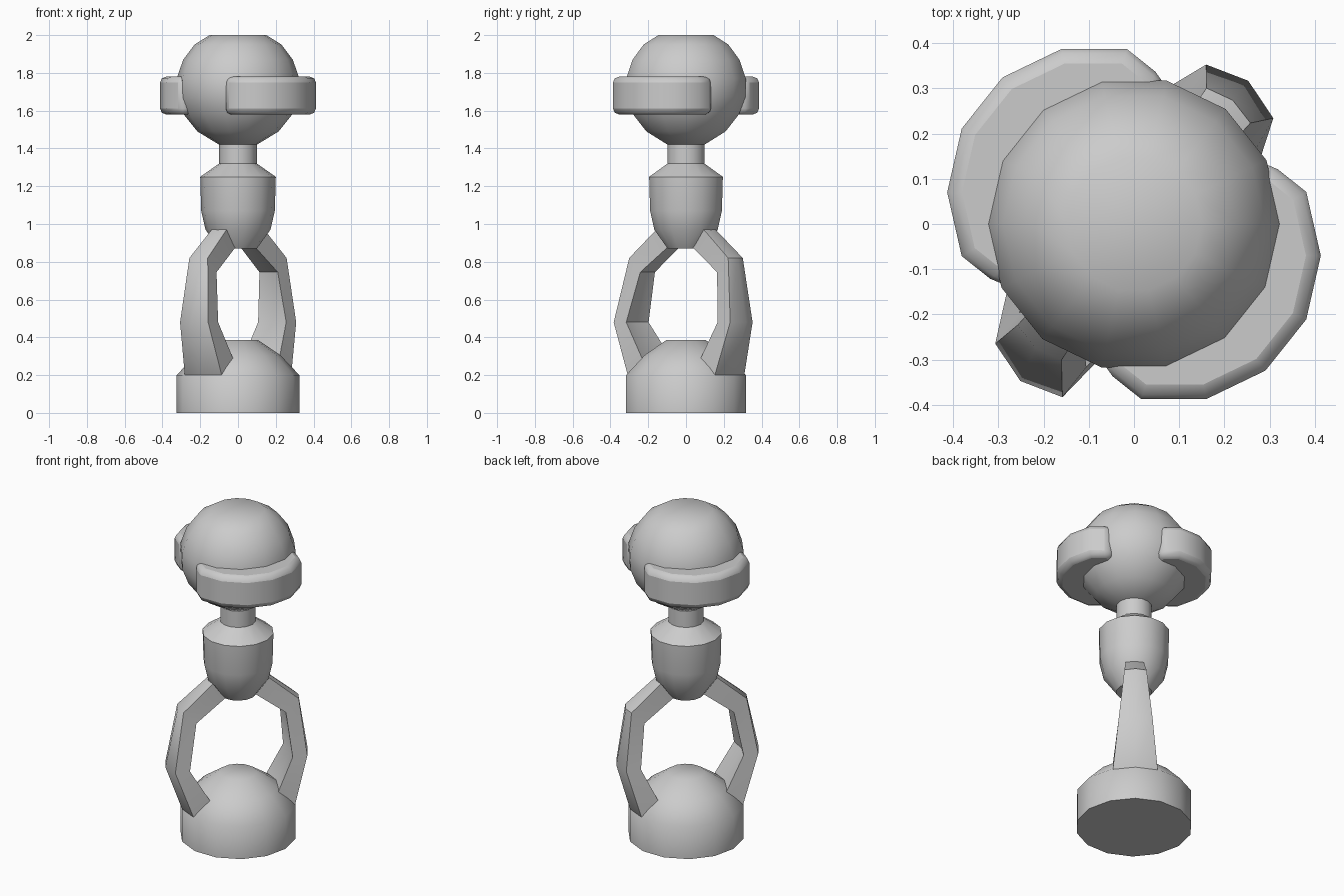
import bpy, bmesh, math

if "Cube" in bpy.data.objects:
    bpy.data.objects.remove(bpy.data.objects["Cube"])

N = 14  # sides of all turned parts


def finish(bm, name, angle):
    bmesh.ops.recalc_face_normals(bm, faces=bm.faces)
    me = bpy.data.meshes.new(name)
    bm.to_mesh(me)
    bm.free()
    ob = bpy.data.objects.new(name, me)
    bpy.context.collection.objects.link(ob)
    bpy.ops.object.select_all(action='DESELECT')
    ob.select_set(True)
    bpy.context.view_layer.objects.active = ob
    bpy.ops.object.shade_smooth_by_angle(angle=math.radians(angle))
    return ob


def loft(rings, name, angle=50):
    """Skin a list of closed rings and cap both ends."""
    bm = bmesh.new()
    vr = [[bm.verts.new(p) for p in r] for r in rings]
    n = len(vr[0])
    for a, b in zip(vr, vr[1:]):
        for i in range(n):
            j = (i + 1) % n
            bm.faces.new((a[i], a[j], b[j], b[i]))
    bm.faces.new(vr[0])
    bm.faces.new(vr[-1])
    return finish(bm, name, angle)


def polar(r, k, z=0.0):
    a = 2 * math.pi * k / N
    return (r * math.cos(a), r * math.sin(a), z)


def turned(profile, name):
    return loft([[polar(r, k, z) for k in range(N)] for r, z in profile], name)


# Base, body with neck, and head
turned([(.325, 0), (.325, .2), (.225, .305), (.105, .387)], "base")
turned([(.1, .87), (.172, .97), (.195, 1.07), (.2, 1.25), (.1, 1.32), (.1, 1.44)], "body")
turned([(.1, 1.42), (.215, 1.49), (.287, 1.58), (.322, 1.67), (.325, 1.77),
        (.29, 1.87), (.23, 1.95), (.15, 2.0)], "head")


# Brims: five head faces pushed outwards, with rounded edges
def brim(start, sx, name):
    ks = range(start, start + 6)
    dx, dy = -.088 * sx, .07 * sx
    outer = [(polar(.325, k)[0] + dx, polar(.325, k)[1] + dy) for k in ks]
    first, last = polar(.325, start)[:2], polar(.325, start + 5)[:2]
    inner = [polar(.18, k)[:2] for k in reversed(ks)]
    outline = [first] + outer + [last] + inner
    ob = loft([[(x, y, z) for x, y in outline] for z in (1.58, 1.78)], name, 60)
    bev = ob.modifiers.new("round", 'BEVEL')
    bev.width = .032
    bev.segments = 2
    bev.limit_method = 'ANGLE'
    bev.angle_limit = math.radians(40)


brim(3, 1, "back_brim")
brim(10, -1, "front_brim")


# Arms: six-sided section with a ridge, swept from base to body
# outer radius, outer z, inner radius, inner z, half width, ridge
SECTIONS = [(.25, .1, .12, .15, .13, .03), (.325, .2, .19, .275, .125, .03),
            (.41, .48, .295, .48, .095, .03), (.35, .82, .26, .745, .062, .015),
            (.165, .975, .08, .88, .05, .01), (.07, 1.05, .02, .93, .04, .01)]


def arm(k, grow, shift, name):
    ux, uy, _ = polar(1, k)
    rings = []
    for i, (ro, zo, ri, zi, h, d) in enumerate(SECTIONS):
        g, s = (grow, shift) if i == 2 else (0, 0)
        section = [(ro - d + g, -h, zo), (ro + g, 0, zo), (ro - d + g, h, zo),
                   (ri + g, h, zi), (ri + d / 2 + g, 0, zi), (ri + g, -h, zi)]
        rings.append([(u * ux - (v + s) * uy, u * uy + (v + s) * ux, z)
                      for u, v, z in section])
    loft(rings, name, 40)


arm(2, -.005, 0, "back_arm")
arm(9, .018, .02, "front_arm")
